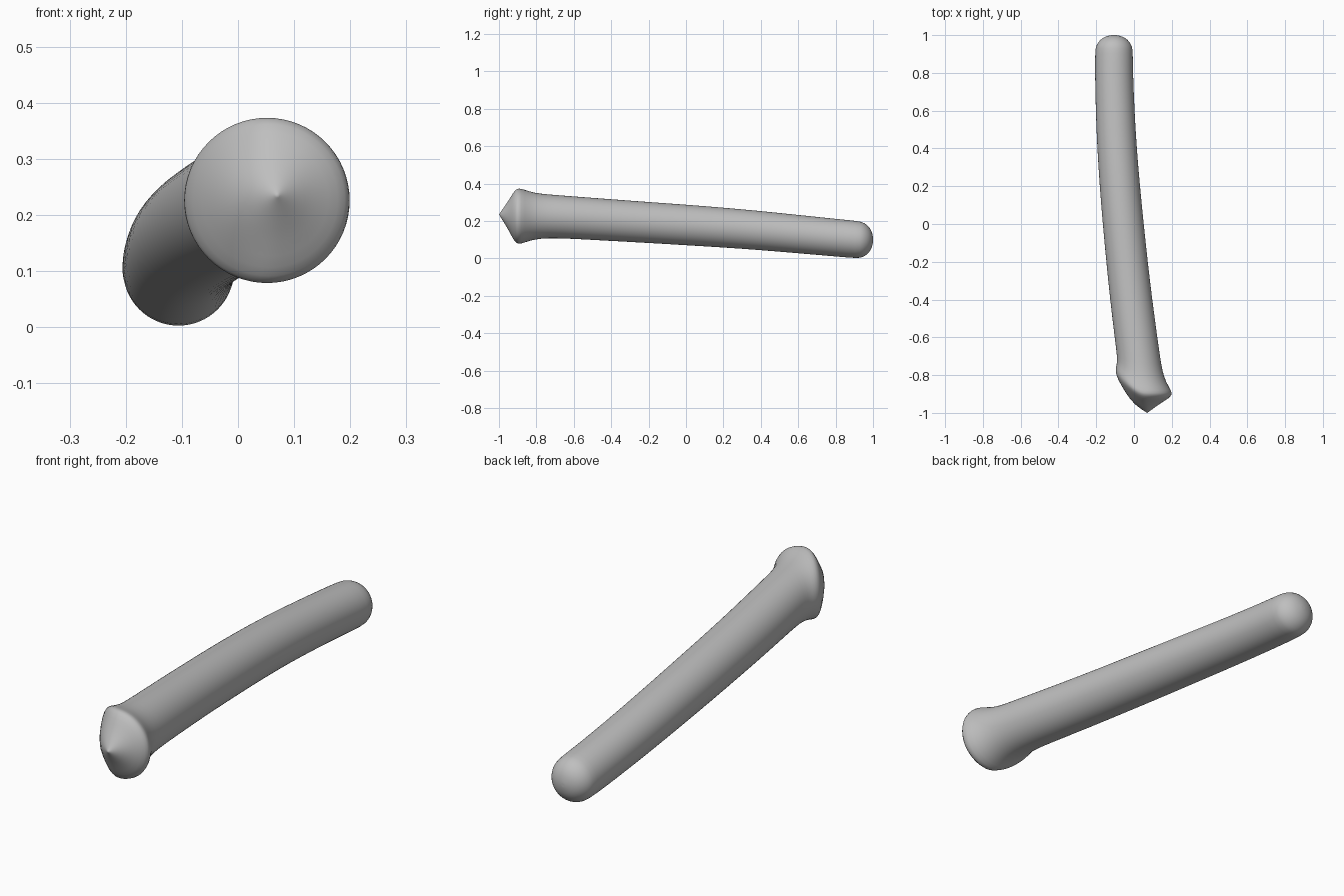
import bpy, bmesh, math

cube = bpy.data.objects.get("Cube")
if cube:
    bpy.data.objects.remove(cube, do_unlink=True)

SIDES = 32

# Plain grey surface
grey = bpy.data.materials.new("plain_grey")
grey.use_nodes = True
colour = (0.52, 0.52, 0.52, 1)
grey.diffuse_color = colour
grey.node_tree.nodes["Principled BSDF"].inputs["Base Color"].default_value = colour

# Rounded back end: y, centre x, centre z, radius, sweep-back of the right side
sections = []
for step in range(6):
    t = math.radians(86 - step * 16)
    sections.append((0.91 + 0.091 * math.sin(t), -0.106, 0.1,
                     0.101 * math.cos(t) ** 0.9, 0))

# Gently bent shaft, flared rim and blunt point
sections += [
    (0.8, -0.106, 0.111, 0.101, 0),
    (0.6, -0.100, 0.130, 0.103, 0),
    (0.4, -0.090, 0.149, 0.105, 0),
    (0.2, -0.075, 0.165, 0.107, 0),
    (0.0, -0.057, 0.179, 0.109, 0),
    (-0.2, -0.037, 0.192, 0.110, 0),
    (-0.4, -0.015, 0.205, 0.112, 0),
    (-0.6, 0.010, 0.218, 0.114, 0.01),
    (-0.7, 0.022, 0.224, 0.116, 0.03),
    (-0.78, 0.031, 0.226, 0.120, 0.06),
    (-0.84, 0.039, 0.226, 0.132, 0.095),
    (-0.885, 0.051, 0.226, 0.149, 0.115),
    (-0.905, 0.053, 0.226, 0.149, 0.105),
    (-0.925, 0.057, 0.227, 0.125, 0.07),
    (-0.948, 0.062, 0.230, 0.080, 0.012),
    (-0.978, 0.067, 0.233, 0.034, 0),
    (-0.996, 0.070, 0.235, 0.006, 0),
]

# Skin the sections into one closed rod
bm = bmesh.new()
rings = []
for y, cx, cz, radius, sweep in sections:
    ring = []
    for i in range(SIDES):
        a = math.tau * i / SIDES
        back = sweep * max(0, -math.cos(a)) ** 1.5
        ring.append(bm.verts.new((cx + radius * math.cos(a), y + back,
                                  cz + radius * math.sin(a))))
    rings.append(ring)
for first, second in zip(rings, rings[1:]):
    for i in range(SIDES):
        j = (i + 1) % SIDES
        bm.faces.new((first[i], first[j], second[j], second[i]))

# Close both ends
for ring, y in ((rings[0], 1.0), (rings[-1], -1.0)):
    centre = sum((v.co.x for v in ring)) / SIDES, y, sum((v.co.z for v in ring)) / SIDES
    tip = bm.verts.new(centre)
    for i in range(SIDES):
        bm.faces.new((ring[i], ring[(i + 1) % SIDES], tip))
bmesh.ops.recalc_face_normals(bm, faces=bm.faces)

mesh = bpy.data.meshes.new("bent_rod")
bm.to_mesh(mesh)
bm.free()
mesh.materials.append(grey)
rod = bpy.data.objects.new("bent_rod", mesh)
bpy.context.collection.objects.link(rod)

# Smooth finish
mesh.shade_smooth()
subdivision = rod.modifiers.new("smooth_surface", "SUBSURF")
subdivision.levels = subdivision.render_levels = 1
